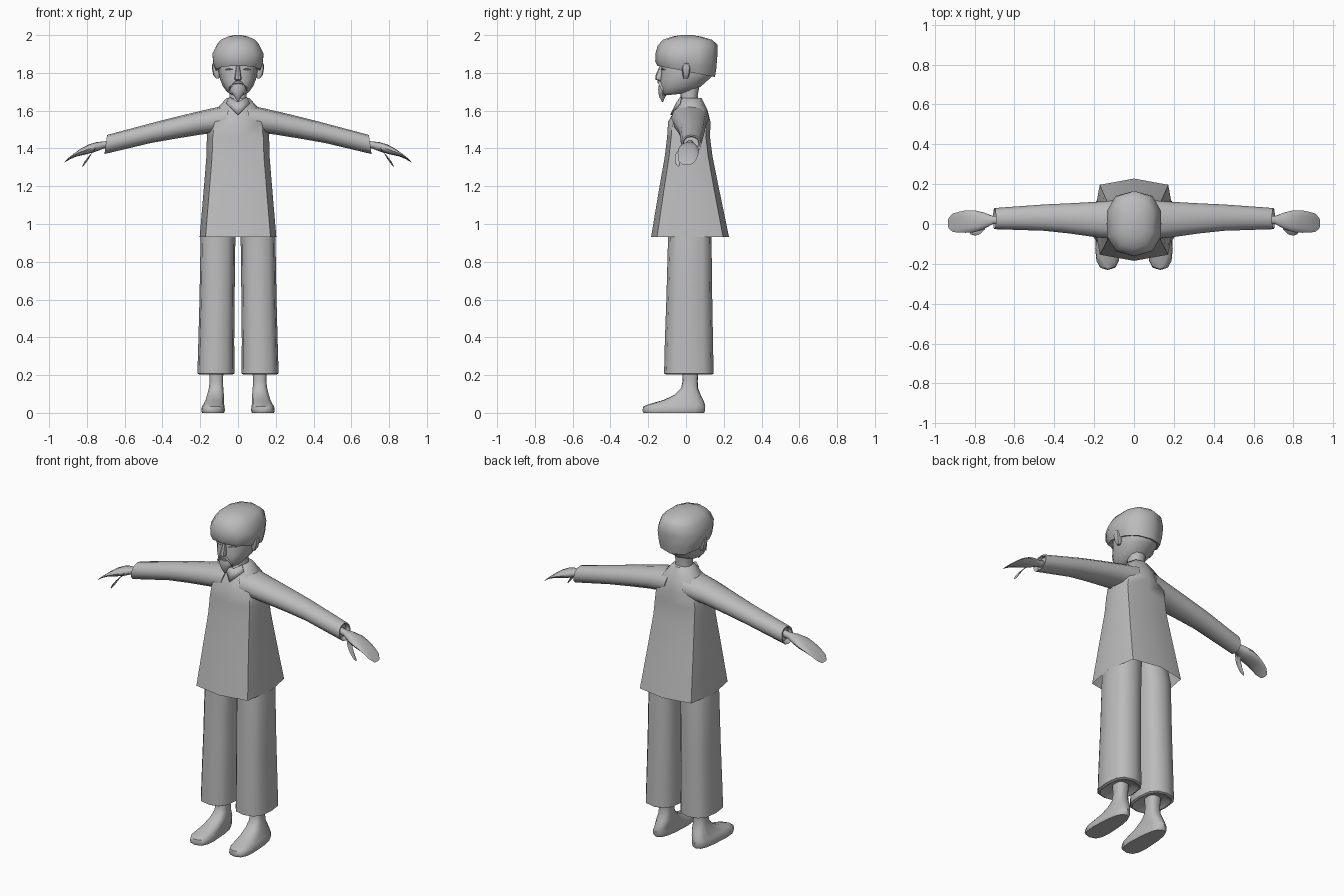
import bpy, bmesh, math
from mathutils import Vector

grey = bpy.data.materials.new("plain grey")
grey.diffuse_color = (0.5, 0.5, 0.5, 1)


def sgn_pow(v, e):
    return math.copysign(abs(v) ** e, v) if abs(v) > 1e-6 else 0.0


def oval(n, p):
    """Unit superellipse, first point at the front (-v)."""
    for i in range(n):
        a = 2 * math.pi * i / n
        yield sgn_pow(math.sin(a), 2 / p), -sgn_pow(math.cos(a), 2 / p)


def level(z, rx, y0, y1, cx=0, zb=None, n=10, p=2.4, taper=0):
    """Ring across z from y0 (front) to y1 (back); zb is its height at the back."""
    zb = z if zb is None else zb
    cy, ry = (y0 + y1) / 2, (y1 - y0) / 2
    return [Vector((cx + u * rx * (1 - taper * v), cy + v * ry, z + (zb - z) * (v + 1) / 2))
            for u, v in oval(n, p)]


def across(x, y, z, ry, rz, tilt, n=12, p=2.2):
    """Ring across a limb that points to +x and drops by tilt degrees."""
    t = math.radians(tilt)
    return [Vector((x + v * rz * math.sin(t), y + u * ry, z + v * rz * math.cos(t)))
            for u, v in oval(n, p)]


def finish(name, bm, mirror=False, angle=45):
    bmesh.ops.recalc_face_normals(bm, faces=bm.faces)
    me = bpy.data.meshes.new(name)
    bm.to_mesh(me)
    bm.free()
    me.materials.append(grey)
    me.shade_smooth()
    me.set_sharp_from_angle(angle=math.radians(angle))
    ob = bpy.data.objects.new(name, me)
    bpy.context.collection.objects.link(ob)
    if mirror:
        ob.modifiers.new("mirror", 'MIRROR')
    return ob


def loft(name, rings, mirror=False, caps=(True, True), angle=45):
    bm = bmesh.new()
    vs = [[bm.verts.new(c) for c in r] for r in rings]
    n = len(vs[0])
    for a, b in zip(vs, vs[1:]):
        for i in range(n):
            j = (i + 1) % n
            bm.faces.new((a[i], a[j], b[j], b[i]))
    if caps[0]:
        bm.faces.new(vs[0])
    if caps[1]:
        bm.faces.new(vs[-1])
    return finish(name, bm, mirror, angle)


# Tunic body, open at the hem
loft("tunic", [level(z, rx, y0, y1, n=8, p=p) for z, rx, y0, y1, p in (
    (0.93, 0.203, -0.185, 0.228, 4.2), (1.20, 0.180, -0.140, 0.172, 3.8),
    (1.36, 0.167, -0.112, 0.140, 3.5), (1.46, 0.165, -0.100, 0.127, 3.3),
    (1.54, 0.155, -0.095, 0.130, 3.0), (1.60, 0.120, -0.062, 0.115, 3.0),
    (1.635, 0.090, -0.042, 0.098, 3.0), (1.668, 0.058, -0.030, 0.082, 2.6))],
    caps=(False, True), angle=60)

# Sleeves with recessed cuffs
loft("sleeve", [across(*r) for r in (
    (0.06, 0.022, 1.560, 0.100, 0.075, -13), (0.18, 0.022, 1.540, 0.090, 0.068, -13),
    (0.32, 0.028, 1.512, 0.076, 0.062, -12), (0.45, 0.032, 1.484, 0.066, 0.057, -13),
    (0.70, 0.027, 1.421, 0.053, 0.051, -8), (0.698, 0.027, 1.421, 0.046, 0.044, -8),
    (0.68, 0.027, 1.424, 0.040, 0.038, -8))], mirror=True)

# Hands: mitten shape with a separate thumb
loft("hand", [across(*r) for r in (
    (0.66, 0.022, 1.428, 0.020, 0.020, -10), (0.71, 0.020, 1.418, 0.021, 0.020, -10),
    (0.755, 0.016, 1.407, 0.042, 0.027, -12), (0.80, 0.014, 1.394, 0.055, 0.028, -18),
    (0.845, 0.012, 1.377, 0.056, 0.021, -24), (0.88, 0.009, 1.357, 0.052, 0.016, -32),
    (0.91, 0.006, 1.336, 0.046, 0.014, -40), (0.928, 0.004, 1.318, 0.028, 0.008, -45))],
    mirror=True)
loft("thumb", [across(*r, n=8) for r in (
    (0.755, -0.012, 1.398, 0.020, 0.018, -35), (0.780, -0.036, 1.370, 0.019, 0.017, -42),
    (0.800, -0.044, 1.340, 0.014, 0.013, -58), (0.814, -0.043, 1.317, 0.011, 0.010, -55),
    (0.821, -0.041, 1.306, 0.005, 0.005, -50))], mirror=True)

# Trouser legs with recessed bottoms
loft("trouser_leg", [level(z, rx, y0, y1, cx=cx, n=12, p=2.7) for z, cx, rx, y0, y1 in (
    (0.225, 0.115, 0.055, -0.060, 0.095), (0.202, 0.115, 0.085, -0.105, 0.135),
    (0.208, 0.117, 0.098, -0.116, 0.146), (0.38, 0.115, 0.095, -0.112, 0.143),
    (0.60, 0.111, 0.093, -0.104, 0.139), (0.93, 0.106, 0.092, -0.095, 0.135),
    (1.05, 0.088, 0.088, -0.090, 0.125))], mirror=True)

# Bare feet, built upward from the sole to the ankle
loft("foot", [level(z, rx, y0, y1, cx=cx, n=14, p=2.8, taper=t) for z, cx, rx, y0, y1, t in (
    (0.000, 0.132, 0.056, -0.225, 0.095, 0.18), (0.012, 0.132, 0.060, -0.231, 0.101, 0.18),
    (0.034, 0.131, 0.058, -0.226, 0.102, 0.16), (0.048, 0.128, 0.053, -0.190, 0.099, 0.12),
    (0.068, 0.123, 0.049, -0.120, 0.092, 0.06), (0.095, 0.119, 0.045, -0.062, 0.078, 0),
    (0.130, 0.116, 0.039, -0.026, 0.064, 0), (0.170, 0.115, 0.036, -0.018, 0.062, 0),
    (0.240, 0.115, 0.040, -0.022, 0.068, 0))], mirror=True)

# Neck and head
loft("neck", [level(1.62, 0.055, -0.032, 0.070), level(1.68, 0.047, -0.030, 0.062),
              level(1.75, 0.052, -0.030, 0.075)])
loft("head", [level(z, rx, y0, y1, zb=zb, n=12) for z, zb, rx, y0, y1 in (
    (1.680, 1.690, 0.034, -0.118, -0.020), (1.695, 1.702, 0.058, -0.130, 0.030),
    (1.730, 1.728, 0.080, -0.138, 0.078), (1.765, 1.765, 0.095, -0.138, 0.120),
    (1.800, 1.790, 0.102, -0.132, 0.145), (1.850, 1.850, 0.104, -0.132, 0.145),
    (1.890, 1.890, 0.095, -0.115, 0.130))])

# Thick hair, lower at the nape than at the brow
loft("hair", [level(z, rx, y0, y1, zb=zb, p=2.5) for z, zb, rx, y0, y1 in (
    (1.852, 1.785, 0.095, -0.115, 0.130), (1.838, 1.778, 0.122, -0.152, 0.153),
    (1.862, 1.820, 0.134, -0.163, 0.160), (1.905, 1.890, 0.141, -0.161, 0.166),
    (1.945, 1.950, 0.117, -0.150, 0.166), (1.975, 1.975, 0.096, -0.122, 0.138),
    (1.993, 1.991, 0.055, -0.070, 0.085), (2.000, 2.000, 0.018, -0.025, 0.035))], angle=50)

# Ears
loft("ear", [level(z, rx, y0, y1, cx=cx, n=8) for z, cx, rx, y0, y1 in (
    (1.770, 0.108, 0.008, -0.012, 0.010), (1.790, 0.114, 0.017, -0.018, 0.018),
    (1.825, 0.118, 0.020, -0.022, 0.024), (1.848, 0.119, 0.017, -0.016, 0.020),
    (1.856, 0.116, 0.008, -0.006, 0.010))], mirror=True)

# Nose, pointed goatee and drooping moustache
loft("nose", [level(z, rx, y0, -0.115, n=8) for z, rx, y0 in (
    (1.757, 0.010, -0.145), (1.766, 0.019, -0.163), (1.785, 0.016, -0.162),
    (1.845, 0.008, -0.136))])
loft("goatee", [level(z, rx, y0, y1, n=8, p=2) for z, rx, y0, y1 in (
    (1.732, 0.030, -0.146, -0.100), (1.712, 0.040, -0.147, -0.100),
    (1.690, 0.030, -0.146, -0.102), (1.668, 0.015, -0.139, -0.112),
    (1.647, 0.002, -0.127, -0.121))])
loft("moustache", [across(*r, n=6) for r in (
    (0.000, -0.142, 1.752, 0.009, 0.008, 0), (0.022, -0.139, 1.747, 0.009, 0.009, -25),
    (0.040, -0.131, 1.729, 0.008, 0.007, -60), (0.047, -0.124, 1.706, 0.004, 0.003, -75))],
    mirror=True)

# Narrow eyes
loft("eye", [across(*r, n=6) for r in (
    (0.026, -0.130, 1.816, 0.004, 0.002, 5), (0.045, -0.124, 1.820, 0.005, 0.005, 0),
    (0.066, -0.112, 1.818, 0.004, 0.002, -5))], mirror=True)

# Collar flaps meeting in a V
bm = bmesh.new()
bm.faces.new([bm.verts.new(c) for c in (
    (0, -0.080, 1.578), (0.062, -0.034, 1.638), (0.046, -0.026, 1.672), (0, -0.046, 1.645))])
collar = finish("collar", bm, mirror=True)
solid = collar.modifiers.new("thickness", 'SOLIDIFY')
solid.thickness = 0.008
solid.offset = 0
